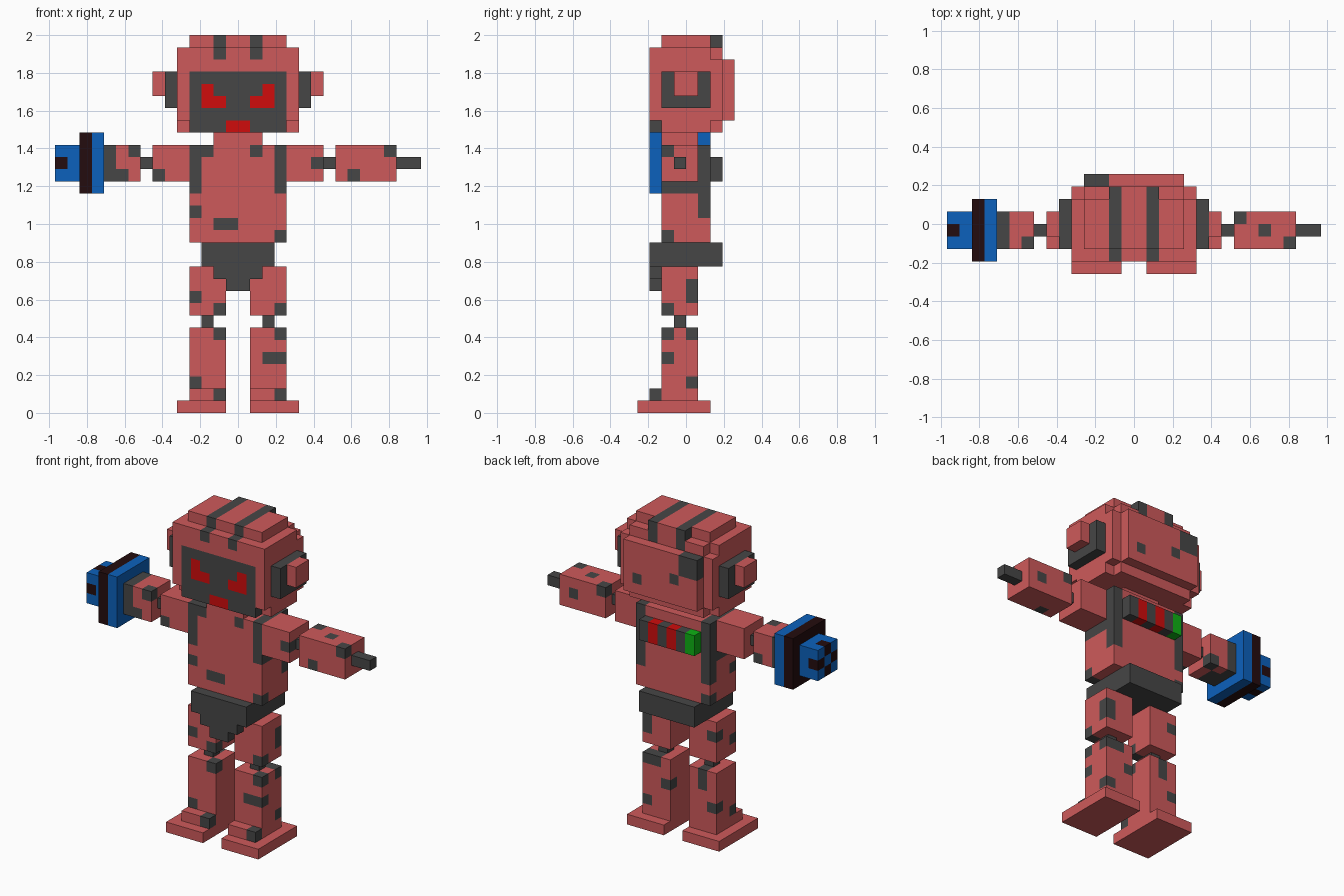
import bpy, bmesh

if "Cube" in bpy.data.objects:
    bpy.data.objects.remove(bpy.data.objects["Cube"])

U = 2 / 31          # one block of the grid


def lin(c):
    c /= 255
    return c / 12.92 if c <= 0.04045 else ((c + 0.055) / 1.055) ** 2.4


def material(name, rgb):
    m = bpy.data.materials.new(name)
    m.diffuse_color = (*[lin(c) for c in rgb], 1)
    m.use_nodes = True
    m.node_tree.nodes["Principled BSDF"].inputs["Base Color"].default_value = m.diffuse_color
    return m


MATS = [material("salmon armour", (206, 90, 91)),
        material("charcoal", (70, 70, 70)),
        material("bright red", (208, 12, 12)),
        material("blue", (12, 97, 188)),
        material("dark maroon", (36, 12, 14)),
        material("green", (14, 178, 20))]
PINK, DARK, RED, BLUE, MAROON, GREEN = range(6)


def cells(b):
    x0, y0, z0, x1, y1, z1 = b
    return {(x, y, z) for x in range(x0, x1) for y in range(y0, y1) for z in range(z0, z1)}


def flip(b):
    """Mirror a box across x = 0."""
    return (-b[3], b[1], b[2], -b[0], b[4], b[5])


def part(name, boxes, base=PINK, paint=(), spots=()):
    """Union of grid boxes (x0,y0,z0,x1,y1,z1). paint = (colour, box) regions,
    spots = single charcoal blocks."""
    solid = set().union(*[cells(b) for b in boxes])
    colour = {}
    for m, b in paint:
        for c in cells(b):
            colour[c] = m
    for c in spots:
        colour[c] = DARK
    bm = bmesh.new()
    verts = {}
    for c in sorted(solid):
        for a in range(3):
            for s in (0, 1):
                n = list(c)
                n[a] += 1 if s else -1
                if tuple(n) in solid:
                    continue
                loop = []
                for i, j in ((0, 0), (1, 0), (1, 1), (0, 1)):
                    p = list(c)
                    p[a] += s
                    p[(a + 1) % 3] += i
                    p[(a + 2) % 3] += j
                    p = tuple(p)
                    if p not in verts:
                        verts[p] = bm.verts.new([k * U for k in p])
                    loop.append(verts[p])
                f = bm.faces.new(loop if s else loop[::-1])
                f.material_index = colour.get(c, base)
    me = bpy.data.meshes.new(name)
    bm.to_mesh(me)
    bm.free()
    for m in MATS:
        me.materials.append(m)
    ob = bpy.data.objects.new(name, me)
    bpy.context.collection.objects.link(ob)
    return ob


# Head: main block, rounded front and back layers, back plate and cap
stripes = [(DARK, (x, -3, 29, x + 1, 3, 31)) for x in (-2, 1)]
face = [(DARK, (-4, -3, 23, 4, -2, 28)), (RED, (-1, -3, 23, 1, -2, 24))]
for eye in ((1, -3, 25, 3, -2, 26), (2, -3, 26, 3, -2, 27)):
    face += [(RED, eye), (RED, flip(eye))]
part("head", [(-5, -2, 23, 5, 2, 30),
              (-5, -3, 24, 5, -2, 30), (-4, -3, 23, 4, -2, 24),
              (-5, 2, 24, 5, 3, 29), (-4, 2, 23, 4, 3, 30),
              (-4, 3, 24, 4, 4, 29),
              (-4, -2, 30, 4, 2, 31), (-2, 2, 30, 2, 3, 31)],
     paint=stripes + face + [(DARK, (-4, 3, 27, -2, 4, 29))],
     spots=[(2, 3, 25), (-2, 3, 26)])

# Parts that are the same on both sides
for side, m in (("right", lambda b: b), ("left", flip)):
    part(side + "_ear_plate", [m((5, -2, 25, 6, 2, 28))], DARK)
    part(side + "_ear_cap", [m((6, -1, 26, 7, 1, 28))])
    part(side + "_elbow", [m((7, -1, 20, 8, 0, 21))], DARK)
    part(side + "_knee", [m((2, -1, 7, 3, 0, 8))], DARK)
    part(side + "_foot", [m((1, -4, 0, 5, 2, 1))])

# Neck and torso with shoulder straps
part("neck", [(-2, -2, 22, 2, 1, 23)])
straps = []
for b in ((3, -2, 18, 4, 2, 19), (3, 1, 16, 4, 2, 22), (3, -2, 18, 4, -1, 22),
          (3, -2, 21, 4, 2, 22)):
    straps += [(DARK, b), (DARK, flip(b))]
part("torso", [(-4, -2, 14, 4, 2, 22)], paint=straps,
     spots=[(-3, -2, 21), (1, -2, 21), (-4, -2, 16), (-2, -2, 15), (-1, -2, 15),
            (3, -2, 14), (-4, 1, 14)])

# Back battery bar with coloured segments
part("back_bar", [(-3, 2, 19, 3, 3, 21)], DARK,
     paint=[(GREEN, (-3, 2, 19, -2, 3, 21)), (RED, (-1, 2, 19, 0, 3, 21)),
            (RED, (1, 2, 19, 2, 3, 21))])

# Pelvis with stepped front flap
part("pelvis", [(-3, -3, 12, 3, 3, 14), (-2, -3, 11, 2, -2, 12),
                (-1, -3, 10, 1, -2, 11)], DARK)

# Right arm and pointed hand
part("right_upper_arm", [(4, -2, 19, 7, 1, 22)], spots=[(6, -2, 20)])
part("right_lower_arm", [(8, -2, 19, 13, 1, 22)],
     spots=[(12, -2, 21), (9, -2, 19), (8, 0, 21), (10, -1, 21), (11, 0, 20)])
part("right_hand", [(13, -1, 20, 15, 0, 21)], DARK)

# Left arm and hammer fist
part("left_upper_arm", [(-7, -2, 19, -4, 1, 22)], spots=[(-7, -2, 19)])
part("left_lower_arm", [(-11, -2, 19, -8, 1, 22)],
     paint=[(DARK, (-11, -2, 19, -10, 1, 22))],
     spots=[(-10, -2, 19), (-10, -1, 19), (-9, -2, 21), (-9, 0, 19)])
part("left_fist_disc", [(-13, -3, 18, -11, 2, 23)], BLUE,
     paint=[(MAROON, (-13, -3, 18, -12, 2, 23))])
part("left_fist_block", [(-15, -2, 19, -13, 1, 22)], BLUE,
     paint=[(MAROON, (-15, y, z, -14, y + 1, z + 1))
            for y, z in ((-2, 20), (0, 20), (-1, 19), (-1, 21))])

# Legs: upper leg, lower leg with toe guard
part("right_upper_leg", [(1, -2, 8, 4, 1, 12)],
     spots=[(3, -2, 8), (3, 0, 9), (3, 0, 10)])
part("right_lower_leg", [(1, -2, 1, 4, 1, 7), (1, -3, 1, 4, -2, 2)],
     spots=[(3, -2, 6), (2, -2, 4), (3, -2, 4), (3, 0, 6), (2, 0, 6),
            (1, 0, 4), (3, 0, 2), (3, -3, 1)])
part("left_upper_leg", [(-4, -2, 8, -1, 1, 12)],
     spots=[(-4, -2, 9), (-2, -2, 8), (-4, 0, 10)])
part("left_lower_leg", [(-4, -2, 1, -1, 1, 7), (-4, -3, 1, -1, -2, 2)],
     spots=[(-2, -2, 6), (-4, -2, 2), (-3, 0, 6), (-3, 0, 5), (-4, 0, 3),
            (-2, -3, 1)])
